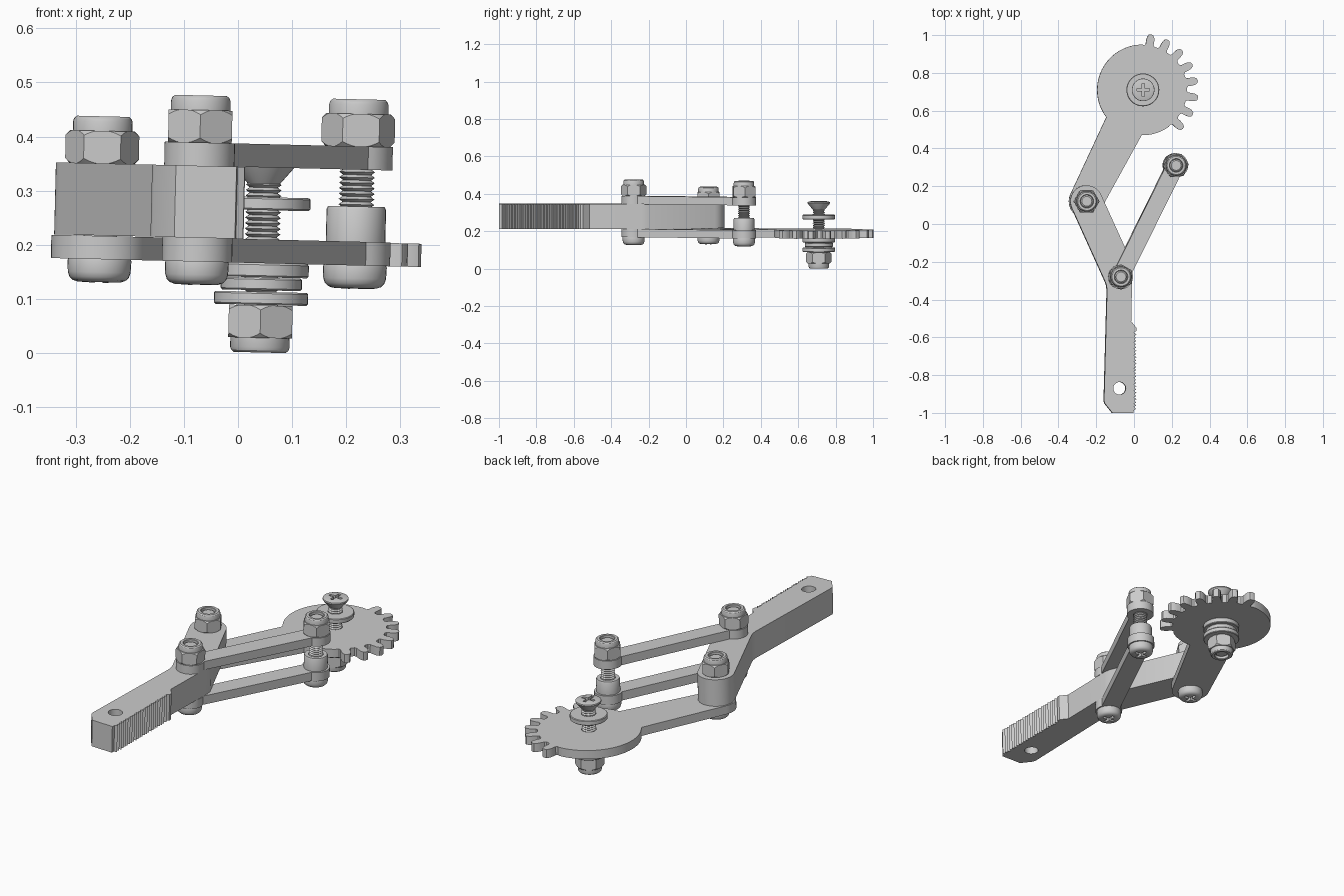
import bpy, bmesh
from math import sin, cos, radians, pi
from mathutils import Matrix, Vector

if "Cube" in bpy.data.objects:
    bpy.data.objects.remove(bpy.data.objects["Cube"])

parts = []


def arc(c, r, a0, a1, n):
    return [(c[0] + r * cos(radians(a0 + (a1 - a0) * i / n)),
             c[1] + r * sin(radians(a0 + (a1 - a0) * i / n))) for i in range(n + 1)]


def finish(name, bm):
    bmesh.ops.remove_doubles(bm, verts=bm.verts, dist=1e-5)
    bmesh.ops.recalc_face_normals(bm, faces=bm.faces)
    me = bpy.data.meshes.new(name)
    bm.to_mesh(me)
    bm.free()
    ob = bpy.data.objects.new(name, me)
    bpy.context.collection.objects.link(ob)
    parts.append(ob)
    return ob


def discard(ob):
    if ob in parts:
        parts.remove(ob)
    bpy.data.objects.remove(ob)


def plate(name, outline, z0, z1, holes=()):
    """Filled outline with optional holes (x, y, r), extruded from z0 to z1."""
    cu = bpy.data.curves.new(name, 'CURVE')
    cu.dimensions, cu.fill_mode, cu.extrude = '2D', 'BOTH', (z1 - z0) / 2
    loops = [outline] + [arc(h, h[2], 0, 360 * 27 / 28, 27) for h in holes]
    for loop in loops:
        sp = cu.splines.new('POLY')
        sp.points.add(len(loop) - 1)
        for p, q in zip(sp.points, loop):
            p.co = (q[0], q[1], 0, 1)
        sp.use_cyclic_u = True
    tmp = bpy.data.objects.new(name + "_tmp", cu)
    bpy.context.collection.objects.link(tmp)
    dg = bpy.context.evaluated_depsgraph_get()
    me = bpy.data.meshes.new_from_object(tmp.evaluated_get(dg))
    bm = bmesh.new()
    bm.from_mesh(me)
    bmesh.ops.translate(bm, verts=bm.verts, vec=(0, 0, (z0 + z1) / 2))
    discard(tmp)
    return finish(name, bm)


def lathe(name, profile, closed=False, n=32):
    """Revolve (r, z) points around z; closed joins last point to first."""
    bm = bmesh.new()
    rings = [[bm.verts.new((r * cos(2 * pi * i / n), r * sin(2 * pi * i / n), z))
              for i in range(n)] for r, z in profile]
    pairs = list(zip(rings, rings[1:]))
    if closed:
        pairs.append((rings[-1], rings[0]))
    for a, b in pairs:
        for i in range(n):
            j = (i + 1) % n
            bm.faces.new((a[i], a[j], b[j], b[i]))
    return finish(name, bm)


def boolean(ob, cutter, op):
    mod = ob.modifiers.new("cut", 'BOOLEAN')
    mod.object, mod.operation = cutter, op
    dg = bpy.context.evaluated_depsgraph_get()
    me = bpy.data.meshes.new_from_object(ob.evaluated_get(dg))
    ob.modifiers.clear()
    ob.data = me
    discard(cutter)


def place(ob, c, z, flip=False, spin=0):
    m = Matrix.Translation((c[0], c[1], z)) @ Matrix.Rotation(radians(spin), 4, 'Z')
    if flip:
        m = m @ Matrix.Rotation(pi, 4, 'X')
    ob.data.transform(m)


def cut_cross(ob, top, depth):
    w, l = .007, .034
    q = [(w, w), (w, l), (-w, l), (-w, w), (-l, w), (-l, -w),
         (-w, -w), (-w, -l), (w, -l), (w, -w), (l, -w), (l, w)]
    boolean(ob, plate("cross_cutter", q, top - depth, top + .02), 'DIFFERENCE')


def nut(name, c, z, flip=False, spin=0):
    hexa = plate(name + "_hex", arc((0, 0), .068, 0, 300, 5), 0, .06)
    boolean(hexa, lathe("chamfer", [(0, -.001), (.059, -.001), (.0685, .009),
                                    (.0685, .051), (.059, .061), (0, .061)], n=48), 'INTERSECT')
    collar = lathe(name + "_collar", [(.034, .058), (.055, .058), (.055, .077), (.053, .083),
                                      (.048, .087), (.036, .087), (.034, .085)], closed=True)
    for ob in (hexa, collar):
        place(ob, c, z, flip, spin)


def shaft(name, c, z0, z1):
    n = round((z1 - z0) / .01)
    p = (z1 - z0) / n
    prof = [(0, z0), (.026, z0)]
    for i in range(n):
        prof += [(.033, z0 + (i + .5) * p), (.026, z0 + (i + 1) * p)]
    place(lathe(name, prof + [(0, z1)], n=24), c, 0)


def pan_head(name, c, z):
    ob = lathe(name, [(0, 0), (.058, 0), (.059, .004), (.058, .025), (.055, .034),
                      (.049, .040), (.040, .043), (0, .045)])
    cut_cross(ob, .045, .022)
    place(ob, c, z, True)


def washer(name, c, r, z0, z1):
    b = .003
    place(lathe(name, [(.034, z0), (r - b, z0), (r, z0 + b), (r, z1 - b), (r - b, z1), (.034, z1)],
                closed=True, n=40), c, 0)


A, B, C, D = (-.255, .12), (-.075, -.28), (.217, .31), (.045, .71)
HOLE = .034

# toothed sector with its arm
gear = [(D[0] + .24 * cos(radians(a)), D[1] + .24 * sin(radians(a))) for a in range(-91, -52, 4)]
tooth = [(-6.6, .236), (-5, .243), (-4.7, .262), (-4, .28), (-2.4, .294), (0, .297)]
tooth += [(-a, r) for a, r in tooth[-2::-1]]
for i in range(8):
    for a, r in tooth:
        t = radians(-44 + i * 17.86 + a)
        gear.append((D[0] + r * cos(t), D[1] + r * sin(t)))
gear += arc(D, .24, 90, 217, 30) + arc(A, .09, 153, 333, 20)
plate("gear_arm", gear, .168, .211, [(*A, HOLE), (*D, HOLE)])

# handle bar with serrated edge
grip = arc(A, .085, 24, 204, 20)
grip += [(-.156, -.305), (-.149, -.325), (-.146, -.35), (-.162, -.935), (-.158, -.95),
         (-.118, -1), (-.006, -1), (-.004, -.985)]
N, y0, y1 = 24, -.985, -.575
for i in range(N):
    y = y0 + (y1 - y0) * i / N
    grip += [(.009, y + .006), (-.003, y + (y1 - y0) / N)]
grip += [(.01, -.565), (.01, -.55), (-.018, -.515), (-.012, -.235), (-.016, -.2)]
plate("handle", grip, .212, .345, [(*A, HOLE), (*B, HOLE), (-.08, -.87, .033)])

# two parallel links with round bosses
d = (Vector(C) - Vector(B)).normalized()
s = Vector((-d.y, d.x))
ang = 57.0 + 6.65
link = arc(B, .065, ang + 44, ang + 316, 28) + arc(C, .065, ang - 136, ang + 136, 28)
for name, z0, z1 in (("lower_link", .168, .212), ("upper_link", .345, .388)):
    plate(name, link, z0, z1, [(*B, HOLE), (*C, HOLE)])

# pivot bolts and lock nuts
for name, c, z, spin in (("rear_pivot", A, .345, 0), ("front_pivot", B, .388, 30),
                         ("link_pivot", C, .388, 5)):
    pan_head(name + "_head", c, .169)
    shaft(name + "_shaft", c, .165, z + .078)
    nut(name + "_nut", c, z, spin=spin)
place(lathe("link_spacer", [(.034, .212), (.055, .212), (.055, .271), (.052, .277), (.034, .277)],
            closed=True), C, 0)

# countersunk gear bolt with washer stack
head = lathe("gear_bolt_head", [(0, .315), (.03, .315), (.057, .347), (.06, .352),
                                (.059, .358), (.045, .362), (0, .364)])
cut_cross(head, .364, .022)
place(head, D, 0)
shaft("gear_bolt_shaft", D, .013, .318)
washer("top_washer", D, .087, .266, .29)
washer("bearing_washer", D, .087, .142, .168)
washer("small_washer", D, .075, .118, .141)
washer("large_washer", D, .087, .091, .115)
nut("gear_nut", D, .09, True, 30)

# slight tilt of the whole assembly, then shading
tilt = Matrix.Translation((-.005, 0, -.001)) @ Matrix.Rotation(radians(1.4), 4, 'Y')
for ob in parts:
    ob.data.transform(tilt)
low = min(v.co.z for ob in parts for v in ob.data.vertices)
for ob in parts:
    ob.data.transform(Matrix.Translation((0, 0, -low)))
    ob.data.shade_smooth()
    ob.data.set_sharp_from_angle(angle=radians(30))
